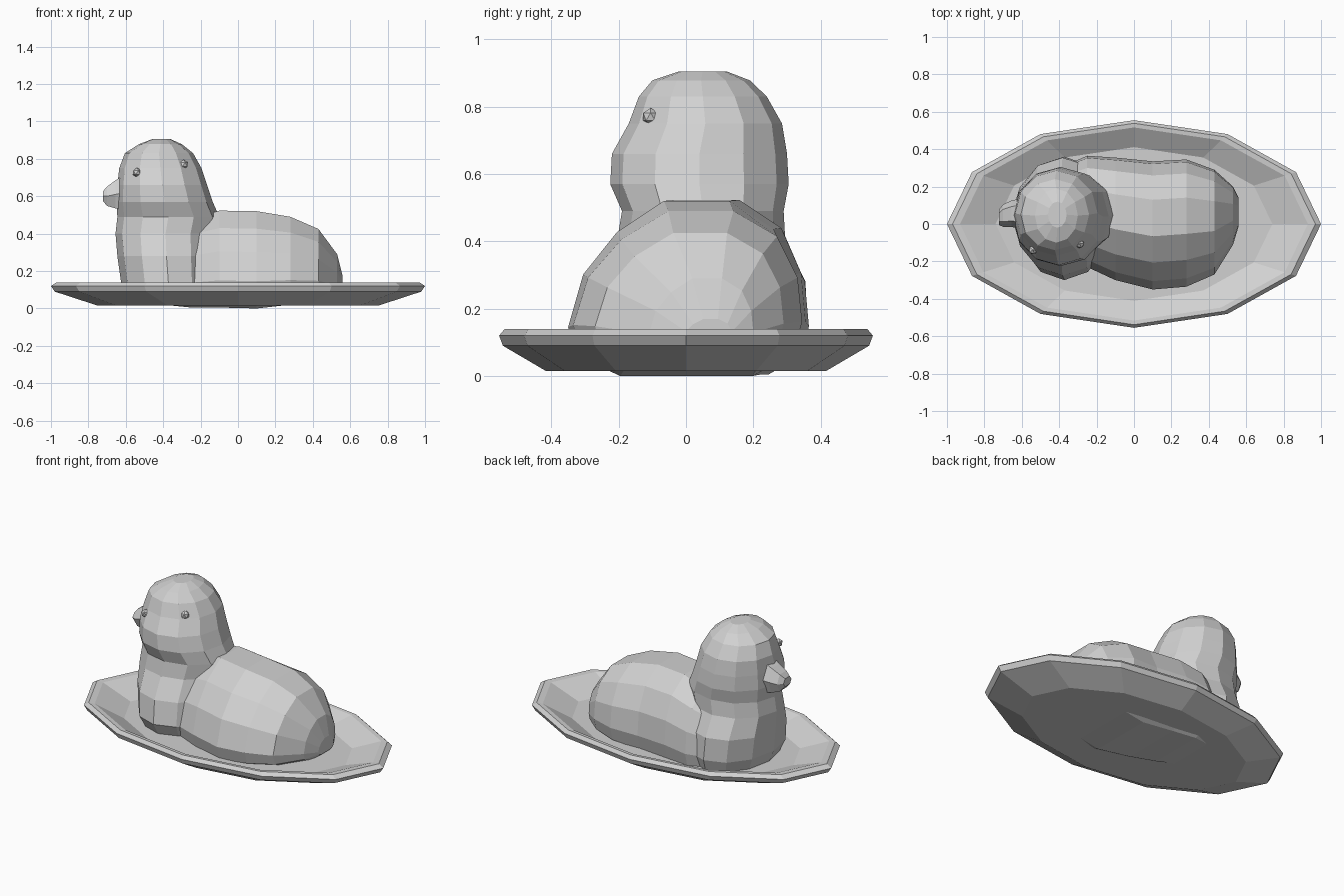
import bpy, bmesh, math
from mathutils import Vector

cube = bpy.data.objects.get("Cube")
if cube:
    bpy.data.objects.remove(cube, do_unlink=True)

grey = bpy.data.materials.new("plain grey")
grey.use_nodes = True
COLOUR = (0.64, 0.64, 0.64, 1)
grey.diffuse_color = COLOUR
grey.node_tree.nodes["Principled BSDF"].inputs["Base Color"].default_value = COLOUR


def finish(name, bm):
    bmesh.ops.recalc_face_normals(bm, faces=bm.faces)
    mesh = bpy.data.meshes.new(name)
    bm.to_mesh(mesh)
    bm.free()
    mesh.materials.append(grey)
    obj = bpy.data.objects.new(name, mesh)
    bpy.context.collection.objects.link(obj)
    return obj


def loft(name, rings):
    """Skin a stack of equal-length point rings and cap both ends."""
    bm = bmesh.new()
    loops = [[bm.verts.new(p) for p in ring] for ring in rings]
    n = len(loops[0])
    for a, b in zip(loops, loops[1:]):
        for i in range(n):
            j = (i + 1) % n
            bm.faces.new((a[i], a[j], b[j], b[i]))
    bm.faces.new(loops[0])
    bm.faces.new(loops[-1])
    return finish(name, bm)


def oval(x0, x1, y0, y1, z, n, turn=0.0):
    """Horizontal oval ring filling the given bounds."""
    cx, cy, rx, ry = (x0 + x1) / 2, (y0 + y1) / 2, (x1 - x0) / 2, (y1 - y0) / 2
    angles = [turn + math.tau * i / n for i in range(n)]
    return [Vector((cx + rx * math.cos(a), cy + ry * math.sin(a), z)) for a in angles]


# Oval dish: underside, rim, lip and sunken floor
dish = [(0.75, 0.015), (0.98, 0.09), (1.0, 0.12), (0.97, 0.14),
        (0.93, 0.138), (0.74, 0.07)]
loft("dish", [oval(-r, r, -0.555 * r, 0.555 * r, z, 12) for r, z in dish])

# Chest, neck and head as one upright form: x range, y range, height
upright = [
    (-0.58, -0.15, -0.24, 0.32, 0.03),
    (-0.625, -0.12, -0.30, 0.36, 0.14),
    (-0.645, -0.12, -0.275, 0.355, 0.28),
    (-0.655, -0.12, -0.205, 0.295, 0.40),
    (-0.645, -0.10, -0.19, 0.29, 0.49),
    (-0.65, -0.135, -0.225, 0.305, 0.57),
    (-0.645, -0.165, -0.22, 0.30, 0.66),
    (-0.635, -0.195, -0.17, 0.285, 0.75),
    (-0.605, -0.24, -0.14, 0.24, 0.83),
    (-0.53, -0.30, -0.10, 0.19, 0.878),
    (-0.46, -0.36, -0.02, 0.12, 0.905),
]
loft("chest_and_head", [oval(*row, 12) for row in upright])

# Resting body: cross-section outline swept toward the tail
outline = [(-0.55, 0), (-0.93, 0.12), (-1, 0.28), (-0.87, 0.58), (-0.58, 0.82),
           (-0.17, 1), (0.4, 1), (0.78, 0.84), (0.96, 0.58), (1, 0.3),
           (0.93, 0.12), (0.6, 0)]
# station x, y range, base, top
stations = [
    (-0.40, -0.15, 0.30, 0.02, 0.40),
    (-0.25, -0.23, 0.365, 0.005, 0.48),
    (-0.10, -0.30, 0.355, 0.005, 0.523),
    (0.10, -0.35, 0.335, 0.0, 0.52),
    (0.28, -0.335, 0.345, 0.02, 0.49),
    (0.43, -0.27, 0.29, 0.04, 0.425),
    (0.53, -0.11, 0.20, 0.06, 0.29),
    (0.56, -0.01, 0.14, 0.08, 0.17),
]
loft("body", [[Vector((x, (y0 + y1) / 2 + u * (y1 - y0) / 2, z0 + w * (z1 - z0)))
               for u, w in outline] for x, y0, y1, z0, z1 in stations])

# Snout on the side of the head: six-sided sections
hexagon = [(-1, 0), (-0.55, 1), (0.55, 1), (1, 0), (0.6, -1), (-0.6, -1)]
snout = [
    (-0.58, 0.055, 0.09, 0.625, 0.105),
    (-0.655, 0.055, 0.07, 0.61, 0.075),
    (-0.70, 0.045, 0.06, 0.60, 0.052),
    (-0.723, 0.035, 0.04, 0.60, 0.025),
]
loft("snout", [[Vector((x, cy + u * ry, cz + w * rz)) for u, w in hexagon]
               for x, cy, ry, cz, rz in snout])

# Eyes
for name, place in (("right_eye", (-0.54, -0.138, 0.727)),
                    ("left_eye", (-0.29, -0.105, 0.77))):
    bm = bmesh.new()
    bmesh.ops.create_icosphere(bm, subdivisions=1, radius=0.026)
    bmesh.ops.translate(bm, verts=bm.verts, vec=Vector(place))
    finish(name, bm)
